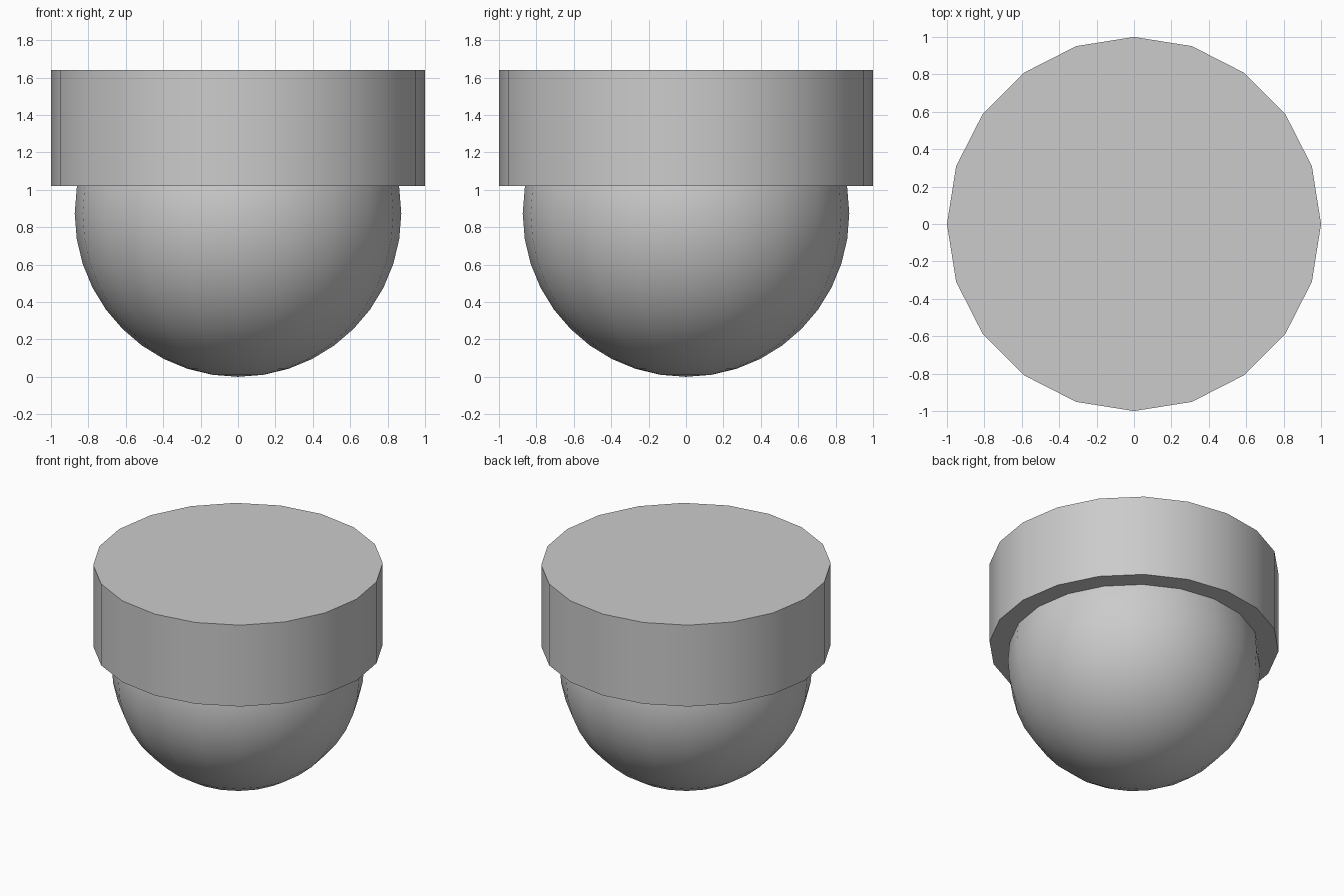
import bpy
import bmesh
from mathutils import Matrix

SIDES = 20
DOME_RADIUS = 0.873
CAP_BOTTOM, CAP_TOP = 1.02, 1.64

default_cube = bpy.data.objects.get("Cube")
if default_cube:
    bpy.data.objects.remove(default_cube, do_unlink=True)

grey = bpy.data.materials.new("light_grey")
colour = (0.6, 0.6, 0.6, 1)
grey.diffuse_color = colour
grey.use_nodes = True
grey.node_tree.nodes["Principled BSDF"].inputs["Base Color"].default_value = colour


def add_part(name, bm):
    """Turn a bmesh into a named, smooth-shaded object."""
    mesh = bpy.data.meshes.new(name)
    bm.to_mesh(mesh)
    bm.free()
    mesh.materials.append(grey)
    part = bpy.data.objects.new(name, mesh)
    bpy.context.collection.objects.link(part)
    bpy.ops.object.select_all(action="DESELECT")
    part.select_set(True)
    bpy.context.view_layer.objects.active = part
    bpy.ops.object.shade_smooth_by_angle()


# Flat cylindrical cap on top
bm = bmesh.new()
bmesh.ops.create_cone(
    bm, cap_ends=True, segments=SIDES, radius1=1, radius2=1, depth=CAP_TOP - CAP_BOTTOM,
    matrix=Matrix.Translation((0, 0, (CAP_TOP + CAP_BOTTOM) / 2)))
add_part("cap", bm)

# Round dome below, trimmed inside the cap so it does not pierce the top
bm = bmesh.new()
bmesh.ops.create_uvsphere(
    bm, u_segments=SIDES, v_segments=SIDES, radius=DOME_RADIUS,
    matrix=Matrix.Translation((0, 0, DOME_RADIUS)))
hidden = [v for v in bm.verts if v.co.z > CAP_BOTTOM + 0.2]
bmesh.ops.delete(bm, geom=hidden, context="VERTS")
rim = [e for e in bm.edges if e.is_boundary]
bmesh.ops.contextual_create(bm, geom=rim)
bmesh.ops.recalc_face_normals(bm, faces=bm.faces)
add_part("dome", bm)
